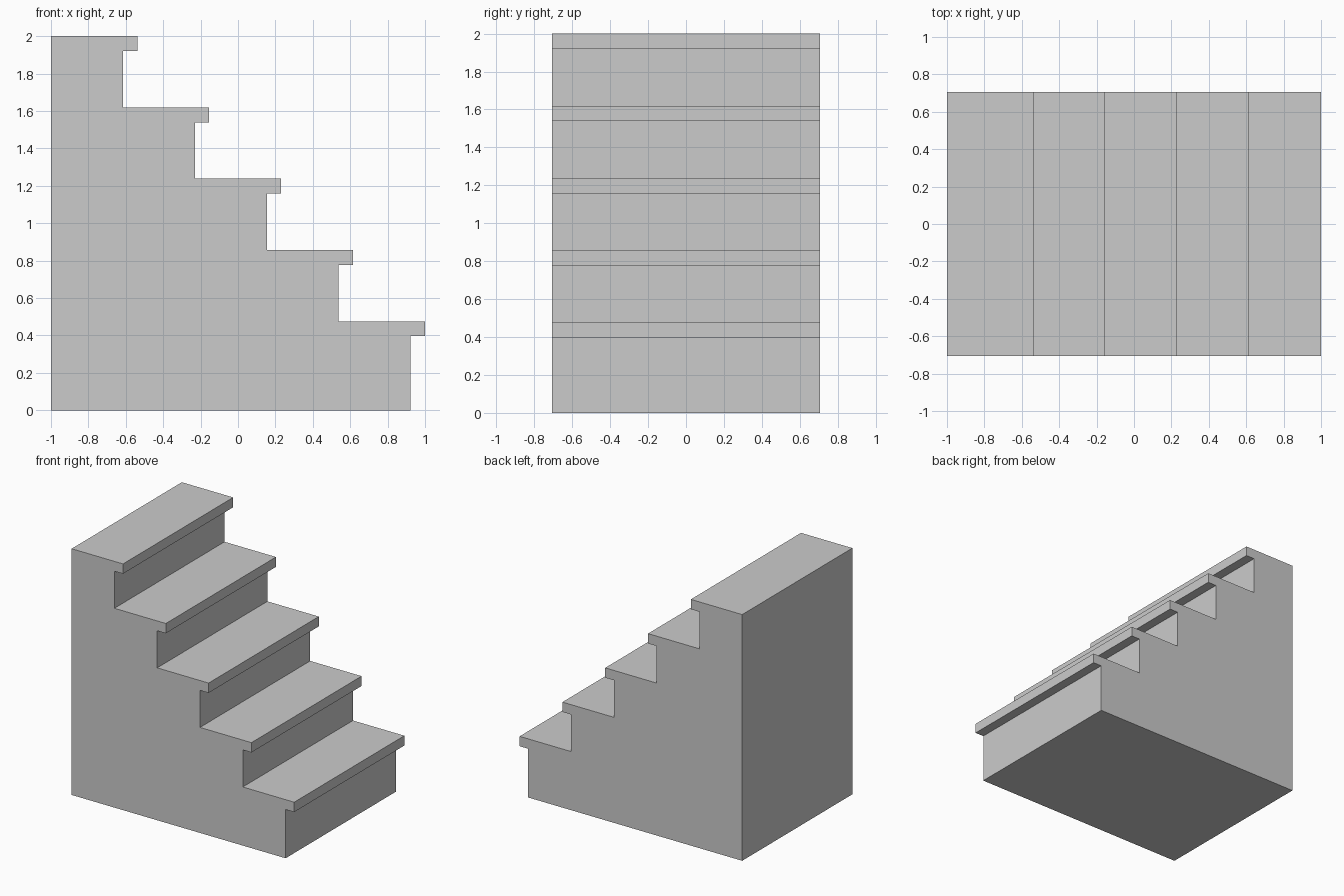
import bpy
import bmesh

if "Cube" in bpy.data.objects:
    bpy.data.objects.remove(bpy.data.objects["Cube"])

STEPS = 5
HALF_W = 0.707      # half stair width (y)
GOING = 0.3846      # horizontal spacing of steps
RISE = 0.381        # vertical spacing of steps
THICK = 0.08        # tread thickness
NOSE = 0.077        # tread overhang


def extrude_profile(name, pts):
    """Extrude an (x, z) outline across the stair width."""
    bm = bmesh.new()
    face = bm.faces.new([bm.verts.new((x, -HALF_W, z)) for x, z in pts])
    res = bmesh.ops.extrude_face_region(bm, geom=[face])
    verts = [g for g in res["geom"] if isinstance(g, bmesh.types.BMVert)]
    bmesh.ops.translate(bm, verts=verts, vec=(0, 2 * HALF_W, 0))
    bmesh.ops.recalc_face_normals(bm, faces=bm.faces)
    mesh = bpy.data.meshes.new(name)
    bm.to_mesh(mesh)
    bm.free()
    obj = bpy.data.objects.new(name, mesh)
    bpy.context.collection.objects.link(obj)
    return obj


# Step i: front edge of the tread and its top height
fronts = [1 - i * GOING for i in range(STEPS)]
tops = [2 - (STEPS - 1 - i) * RISE for i in range(STEPS)]
backs = [f - NOSE for f in fronts[1:]] + [-1.0]

# Solid stepped body reaching the underside of every tread
outline = [(-1, 0)]
for i in range(STEPS):
    riser_x = fronts[i] - NOSE
    outline.append((riser_x, 0 if i == 0 else tops[i - 1] - THICK))
    outline.append((riser_x, tops[i] - THICK))
outline.append((-1, tops[-1] - THICK))
extrude_profile("stair_body", outline)

# Overhanging treads
for i in range(STEPS):
    f, b, t = fronts[i], backs[i], tops[i]
    extrude_profile(f"tread_{i + 1}", [(b, t - THICK), (f, t - THICK), (f, t), (b, t)])
